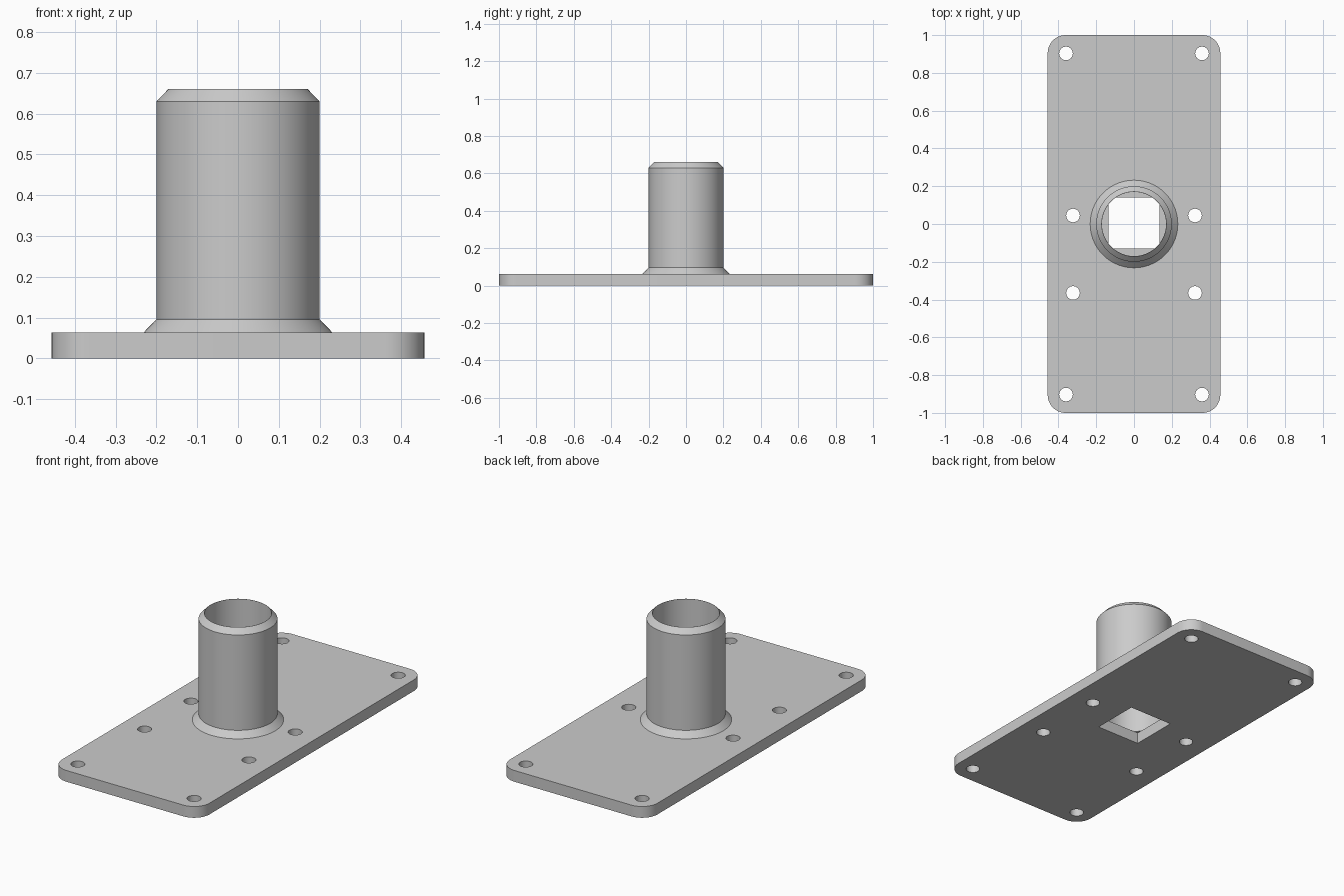
import bpy, bmesh
from math import sin, cos, pi

if "Cube" in bpy.data.objects:
    bpy.data.objects.remove(bpy.data.objects["Cube"])

T = 0.063  # plate thickness


def arc(cx, cy, r, a0, a1, n):
    return [(cx + r * cos(a0 + (a1 - a0) * i / n), cy + r * sin(a0 + (a1 - a0) * i / n))
            for i in range(n + 1)]


def finish(obj, bm):
    bmesh.ops.remove_doubles(bm, verts=bm.verts, dist=1e-5)
    bmesh.ops.recalc_face_normals(bm, faces=bm.faces)
    bm.to_mesh(obj.data)
    bm.free()
    bpy.ops.object.select_all(action='DESELECT')
    obj.select_set(True)
    bpy.context.view_layer.objects.active = obj
    bpy.ops.object.shade_smooth_by_angle(angle=pi / 6)


# Plate outline with rounded corners
W, L, R = 0.457, 1.0, 0.095
outline = []
for k, (sx, sy) in enumerate([(1, 1), (-1, 1), (-1, -1), (1, -1)]):
    outline += arc(sx * (W - R), sy * (L - R), R, k * pi / 2, (k + 1) * pi / 2, 12)
loops = [outline]

# Square opening and mirrored bolt holes
s = 0.135
loops.append([(-s, -s + 0.004), (s, -s + 0.004), (s, s + 0.004), (-s, s + 0.004)])
for x, y in [(0.36, 0.903), (0.36, -0.903), (0.323, 0.045), (0.323, -0.365)]:
    for sx in (-1, 1):
        loops.append(arc(sx * x, y, 0.036, 0, 2 * pi, 32)[:-1])

# Plate: filled outline, extruded
curve = bpy.data.curves.new("base_plate", 'CURVE')
curve.dimensions = '2D'
curve.fill_mode = 'BOTH'
curve.extrude = T / 2
for pts in loops:
    sp = curve.splines.new('POLY')
    sp.points.add(len(pts) - 1)
    for p, (x, y) in zip(sp.points, pts):
        p.co = (x, y, 0, 1)
    sp.use_cyclic_u = True
plate = bpy.data.objects.new("base_plate", curve)
bpy.context.collection.objects.link(plate)
plate.select_set(True)
bpy.context.view_layer.objects.active = plate
bpy.ops.object.convert(target='MESH')
plate = bpy.context.view_layer.objects.active
bm = bmesh.new()
bm.from_mesh(plate.data)
bmesh.ops.translate(bm, verts=bm.verts, vec=(0, 0, T / 2))
finish(plate, bm)

# Socket tube: lathed wall with weld flare and chamfered rim
profile = [(0.17, T), (0.232, T), (0.2, 0.096), (0.2, 0.63), (0.171, 0.66), (0.17, 0.66)]
N = 72
bm = bmesh.new()
rings = [[bm.verts.new((r * cos(2 * pi * i / N), r * sin(2 * pi * i / N), z)) for i in range(N)]
         for r, z in profile]
for a, b in zip(rings, rings[1:] + rings[:1]):
    for i in range(N):
        j = (i + 1) % N
        bm.faces.new((a[i], a[j], b[j], b[i]))
tube = bpy.data.objects.new("socket_tube", bpy.data.meshes.new("socket_tube"))
bpy.context.collection.objects.link(tube)
finish(tube, bm)
